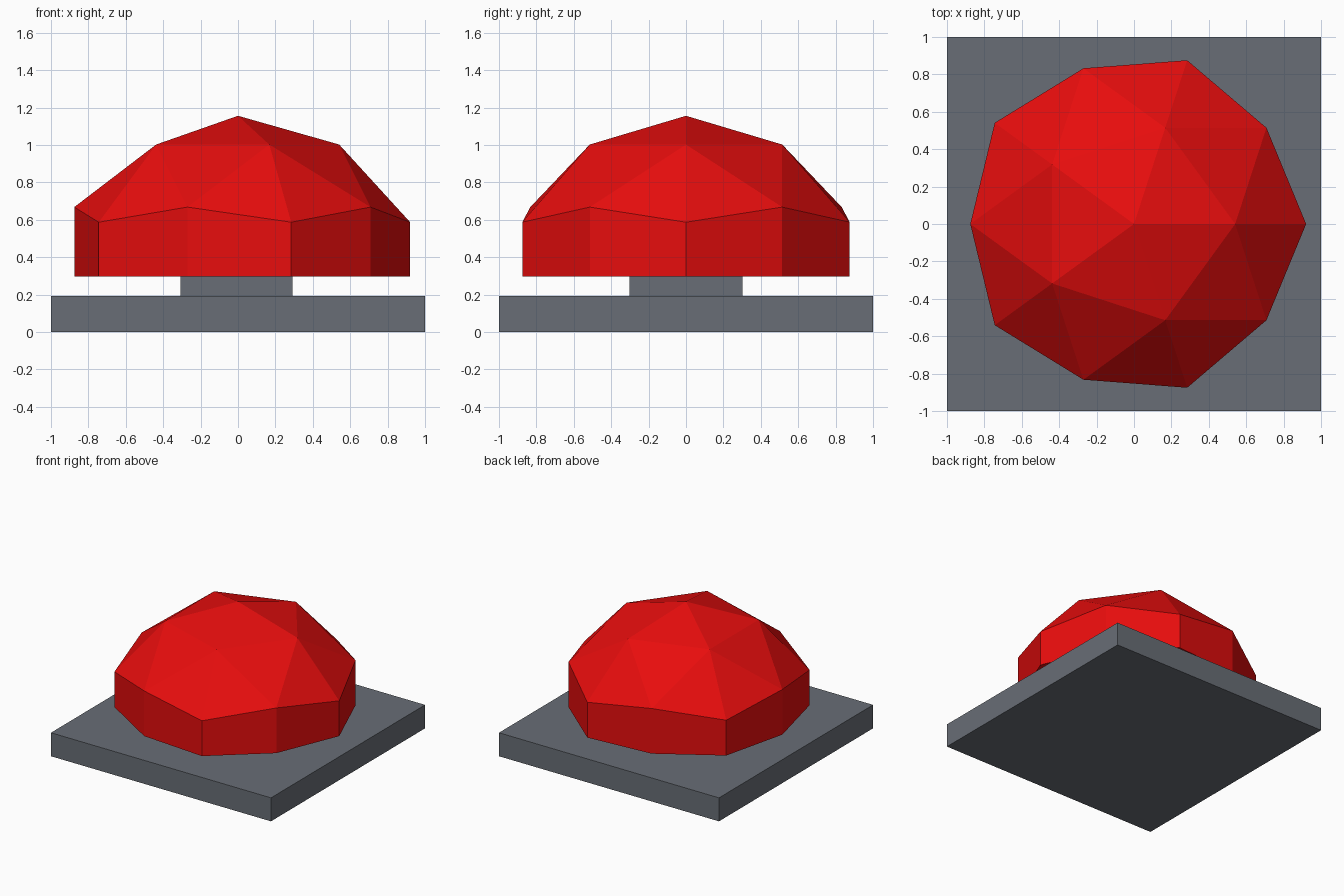
import bpy, bmesh
from mathutils import Matrix

if "Cube" in bpy.data.objects:
    bpy.data.objects.remove(bpy.data.objects["Cube"])


def material(name, rgb):
    m = bpy.data.materials.new(name)
    m.diffuse_color = (*rgb, 1)
    m.use_nodes = True
    m.node_tree.nodes["Principled BSDF"].inputs["Base Color"].default_value = m.diffuse_color
    return m


grey = material("slate grey", (0.14, 0.155, 0.18))
red = material("signal red", (0.8, 0.004, 0.004))


def add_object(name, bm, mat):
    bmesh.ops.recalc_face_normals(bm, faces=bm.faces)
    me = bpy.data.meshes.new(name)
    bm.to_mesh(me)
    bm.free()
    me.materials.append(mat)
    ob = bpy.data.objects.new(name, me)
    bpy.context.collection.objects.link(ob)


def add_box(name, size, centre, mat):
    bm = bmesh.new()
    bmesh.ops.create_cube(bm, size=1, matrix=Matrix.Translation(centre) @ Matrix.Diagonal((*size, 1)))
    add_object(name, bm, mat)


# Square base plate and the short stem under the button
add_box("base_plate", (2, 2, 0.193), (0, 0, 0.0965), grey)
add_box("stem", (0.6, 0.604, 0.12), (-0.008, 0, 0.245), grey)

# Button: cap of a low-poly icosphere with its rim pulled straight down
RADIUS, TOP, RIM = 1.029, 1.156, 0.297
bm = bmesh.new()
bmesh.ops.create_icosphere(bm, subdivisions=2, radius=RADIUS,
                           matrix=Matrix.Translation((0, 0, TOP - RADIUS)))
cut = TOP - RADIUS + 0.4 * RADIUS
bmesh.ops.delete(bm, geom=[v for v in bm.verts if v.co.z < cut], context='VERTS')
rim = [e for e in bm.edges if e.is_boundary]
skirt = bmesh.ops.extrude_edge_only(bm, edges=rim)["geom"]
for v in skirt:
    if isinstance(v, bmesh.types.BMVert):
        v.co.z = RIM
bmesh.ops.holes_fill(bm, edges=[e for e in bm.edges if e.is_boundary], sides=0)
add_object("button_dome", bm, red)
